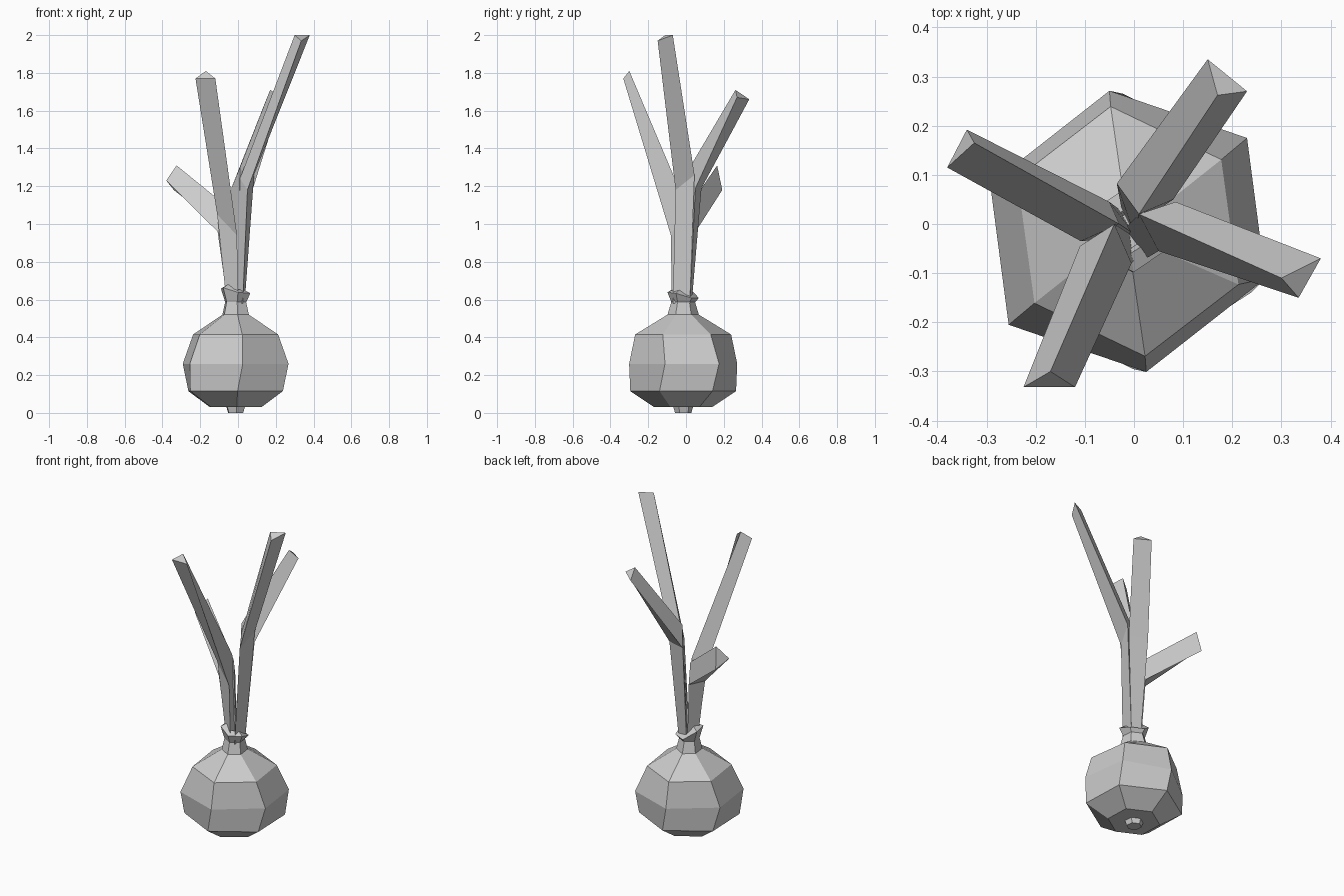
import bpy, bmesh
from mathutils import Vector

if "Cube" in bpy.data.objects:
    bpy.data.objects.remove(bpy.data.objects["Cube"])

CX, CY = -0.0125, -0.015


def loft(name, rings):
    """Skin a stack of equally sized point rings and cap both ends."""
    bm = bmesh.new()
    rows = [[bm.verts.new(p) for p in ring] for ring in rings]
    n = len(rows[0])
    for a, b in zip(rows, rows[1:]):
        for i in range(n):
            j = (i + 1) % n
            bm.faces.new((a[i], a[j], b[j], b[i]))
    bm.faces.new(rows[0])
    bm.faces.new(rows[-1])
    bmesh.ops.recalc_face_normals(bm, faces=bm.faces)
    mesh = bpy.data.meshes.new(name)
    bm.to_mesh(mesh)
    bm.free()
    obj = bpy.data.objects.new(name, mesh)
    bpy.context.collection.objects.link(obj)
    return obj


def hexagon(ax, ay, bx, by, z, lift=(0,) * 6):
    """Point-symmetric six-sided ring from two neighbouring corners."""
    a, b = Vector((ax, ay, 0)), Vector((bx, by, 0))
    corners = [a, b, b - a, -a, -b, a - b]
    return [c + Vector((CX, CY, z + h)) for c, h in zip(corners, lift)]


# Root stub under the bulb
loft("root_stub", [
    hexagon(.035, .025, -.005, .043, 0),
    hexagon(.045, .03, -.005, .053, .035),
])

# Six-sided bulb with its narrow neck
loft("bulb", [
    hexagon(.13, .085, -.006, .152, .03),
    hexagon(.24, .155, -.01, .28, .115),
    hexagon(.2425, .19, -.0375, .286, .26),
    hexagon(.19, .146, -.035, .254, .415),
    hexagon(.06, .043, -.01, .083, .52),
    hexagon(.047, .033, -.008, .062, .59),
])

# Flared, uneven papery collar
tilt = (-.03, -.03, .02, .025, .0, -.005)
loft("collar", [
    hexagon(.047, .033, -.008, .062, .585),
    hexagon(.066, .045, -.012, .083, .638, tilt),
    hexagon(.04, .025, -.005, .045, .655, tilt),
    hexagon(.03, .02, -.005, .035, .615),
])

# Bent three-sided leaves: base (x, y), bend and tip, inner ridge last
Z0 = .58
leaves = {
    "leaf_right": (
        [(.035, .02, Z0), (.025, -.07, Z0), (-.02, -.01, Z0)],
        [(.085, .045, 1.26), (.05, -.055, 1.18), (.01, .02, 1.24)],
        [(.38, -.07, 2.0), (.335, -.15, 1.97), (.30, -.11, 2.0)]),
    "leaf_front": (
        [(-.06, -.03, Z0), (0, -.075, Z0), (-.01, 0, Z0)],
        [(-.11, -.045, 1.05), (-.005, -.08, .94), (-.04, 0, 1.1)],
        [(-.225, -.332, 1.77), (-.12, -.332, 1.77), (-.17, -.30, 1.81)]),
    "leaf_back": (
        [(-.025, .03, Z0), (.035, .02, Z0), (0, -.02, Z0)],
        [(-.035, .082, 1.19), (.08, .05, 1.19), (.01, .02, 1.3)],
        [(.15, .335, 1.66), (.23, .27, 1.67), (.17, .262, 1.71)]),
    "leaf_left": (
        [(-.03, .03, Z0), (-.055, -.03, Z0), (0, -.02, Z0)],
        [(-.05, .045, .95), (-.108, -.035, .96), (-.03, 0, 1.07)],
        [(-.34, .192, 1.18), (-.38, .115, 1.23), (-.325, .165, 1.31)]),
}
for name, rings in leaves.items():
    loft(name, rings)
